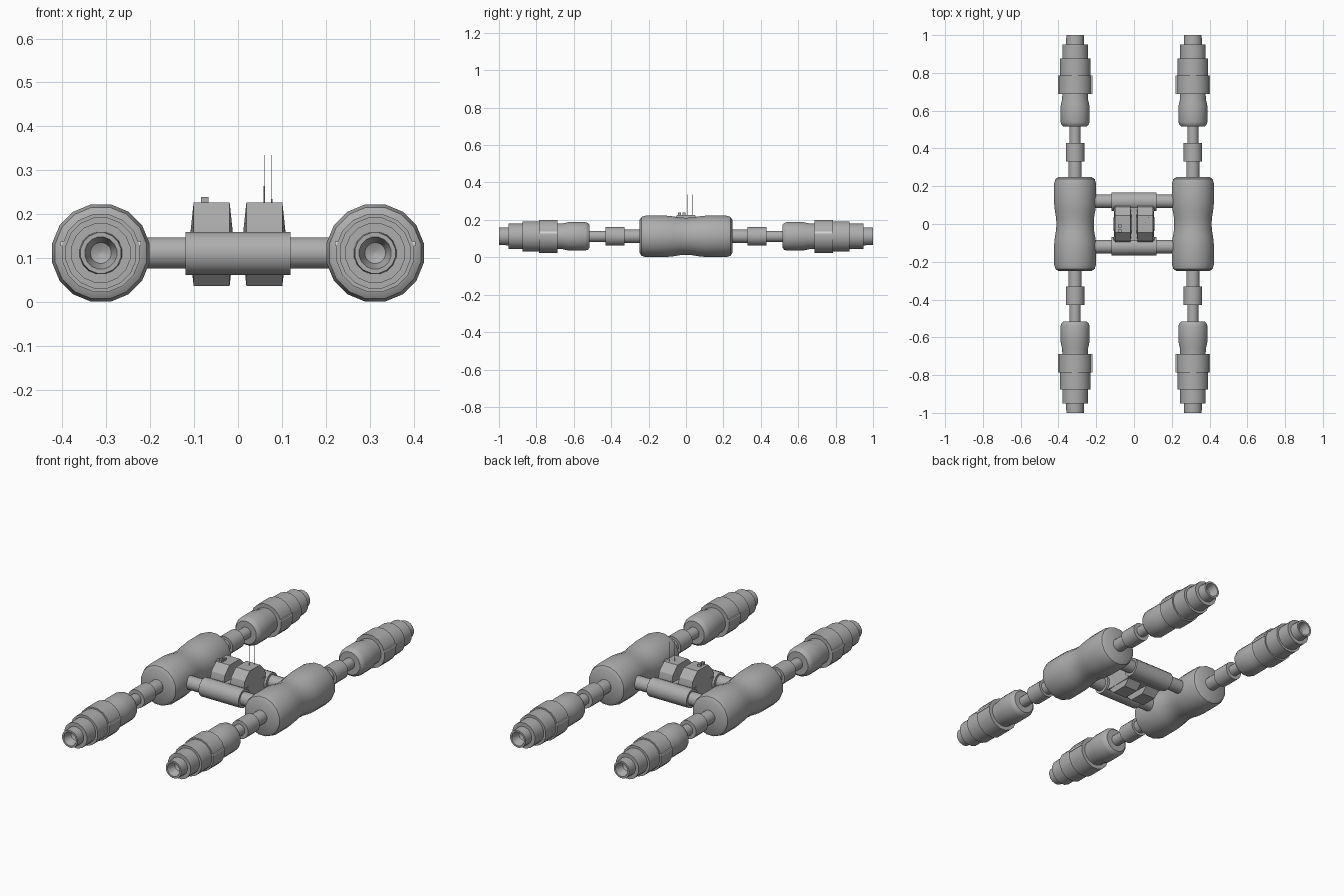
import bpy, bmesh, math
from mathutils import Matrix, Vector

if "Cube" in bpy.data.objects:
    bpy.data.objects.remove(bpy.data.objects["Cube"])

ZC = 0.112      # height of the long axes
PX = 0.312      # sideways offset of the two side rows


def material(name, value):
    m = bpy.data.materials.new(name)
    m.diffuse_color = (value, value, value, 1)
    m.use_nodes = True
    m.node_tree.nodes["Principled BSDF"].inputs["Base Color"].default_value = m.diffuse_color
    return m


GREY = material("hull grey", 0.42)
WHITE = material("slot white", 0.9)


def finish(bm, name, mat, angle=40):
    bmesh.ops.recalc_face_normals(bm, faces=bm.faces)
    me = bpy.data.meshes.new(name)
    bm.to_mesh(me)
    bm.free()
    me.materials.append(mat)
    ob = bpy.data.objects.new(name, me)
    bpy.context.collection.objects.link(ob)
    if angle:
        bpy.ops.object.select_all(action='DESELECT')
        ob.select_set(True)
        bpy.context.view_layer.objects.active = ob
        bpy.ops.object.shade_smooth_by_angle(angle=math.radians(angle))
    return ob


def lathe(name, profile, centre, axis='Y', flip=1, sides=16, angle=40):
    """Turn (position, radius) pairs around an axis; both ends are capped."""
    bm = bmesh.new()
    rings = []
    for p, r in profile:
        ring = []
        for i in range(sides):
            a = 2 * math.pi * (i + 0.5) / sides
            u, v = r * math.cos(a), r * math.sin(a)
            co = {'Y': (u, p * flip, v), 'X': (p * flip, u, v), 'Z': (u, v, p)}[axis]
            ring.append(bm.verts.new(Vector(co) + Vector(centre)))
        rings.append(ring)
    for a, b in zip(rings, rings[1:]):
        for i in range(sides):
            j = (i + 1) % sides
            bm.faces.new((a[i], a[j], b[j], b[i]))
    bm.faces.new(rings[0])
    bm.faces.new(rings[-1])
    return finish(bm, name, GREY, angle)


def box(name, centre, size, mat=GREY):
    bm = bmesh.new()
    bmesh.ops.create_cube(bm, size=1, matrix=Matrix.Translation(centre) @ Matrix.Diagonal((*size, 1)))
    return finish(bm, name, mat, 0)


# Profiles along the length of each side row
TANK_HALF = [(0, .101), (.03, .102), (.07, .109), (.11, .113), (.215, .113), (.238, .106), (.248, .09)]
TANK = [(-p, r) for p, r in reversed(TANK_HALF[1:])] + TANK_HALF
NECK = [(.23, .036), (.33, .036), (.33, .05), (.43, .05), (.43, .03), (.53, .03)]
ENGINE = [(.515, .062), (.525, .073), (.54, .078), (.625, .078), (.66, .07), (.70, .068)]
NOZZLE = [(.77, .082), (.875, .082), (.875, .069), (.95, .069), (.95, .049),
          (1.0, .047), (1.0, .037), (.955, .024), (.945, .004)]
RING = [(.687, .09), (.787, .09)]

for sx, side in ((-1, "left"), (1, "right")):
    c = (sx * PX, 0, ZC)
    lathe(side + "_tank", TANK, c)
    for sy, end in ((-1, "front"), (1, "back")):
        tag = side + "_" + end
        lathe(tag + "_neck", NECK, c, flip=sy)
        lathe(tag + "_engine", ENGINE, c, flip=sy)
        lathe(tag + "_ring", RING, c, flip=sy)
        lathe(tag + "_nozzle", NOZZLE, c, flip=sy)
        # pale slots on both flanks of the ring
        for s in (-1, 1):
            box(tag + "_slot", (sx * PX + s * .087, sy * .737, ZC + .021), (.009, .1, .01), WHITE)
        # connecting bars to the hull
        lathe(tag + "_strut", [(.1, .036), (.24, .036)], (0, sy * .12, ZC), 'X', flip=sx)

# Central hull: cross rollers at front and back, a waisted block between
for sy, end in ((-1, "front"), (1, "back")):
    lathe(end + "_roller", [(-.12, .05), (.12, .05)], (0, sy * .118, .111), 'X')

bm = bmesh.new()
sections = []
for y, w in ((-.125, .114), (-.06, .106), (.06, .106), (.125, .114)):
    sections.append([bm.verts.new((x * w, y, z)) for x, z in ((-1, .07), (1, .07), (1, .15), (-1, .15))])
for a, b in zip(sections, sections[1:]):
    for i in range(4):
        j = (i + 1) % 4
        bm.faces.new((a[i], a[j], b[j], b[i]))
bm.faces.new(sections[0])
bm.faces.new(sections[-1])
finish(bm, "hull_block", GREY, 30)

# Two tapered drums rising above and below the hull
RIM = [(.045, .227), (.085, .188), (.1, .132), (.085, .076), (.045, .037)]
OUTLINE = RIM + [(-y, z) for y, z in reversed(RIM)]
for sx, side in ((-1, "left"), (1, "right")):
    bm = bmesh.new()
    loops = []
    for half, k in ((-.048, .3), (-.041, 1), (.041, 1), (.048, .3)):
        loops.append([bm.verts.new((sx * .06 + half, y * k, .132 + (z - .132) * k)) for y, z in OUTLINE])
    n = len(OUTLINE)
    for a, b in zip(loops, loops[1:]):
        for i in range(n):
            j = (i + 1) % n
            bm.faces.new((a[i], a[j], b[j], b[i]))
    bm.faces.new(loops[0])
    bm.faces.new(loops[-1])
    finish(bm, side + "_drum", GREY, 30)

# Small fittings and antennas on the drums
for y in (-.036, -.01):
    box("button", (-.076, y, .231), (.017, .016, .016))
for x, y, base in ((.06, .01, .265), (.077, .033, .235)):
    lathe("antenna", [(.22, .0018), (base, .0018), (base, .0008), (.335, .0008)], (x, y, 0), 'Z', sides=6)
